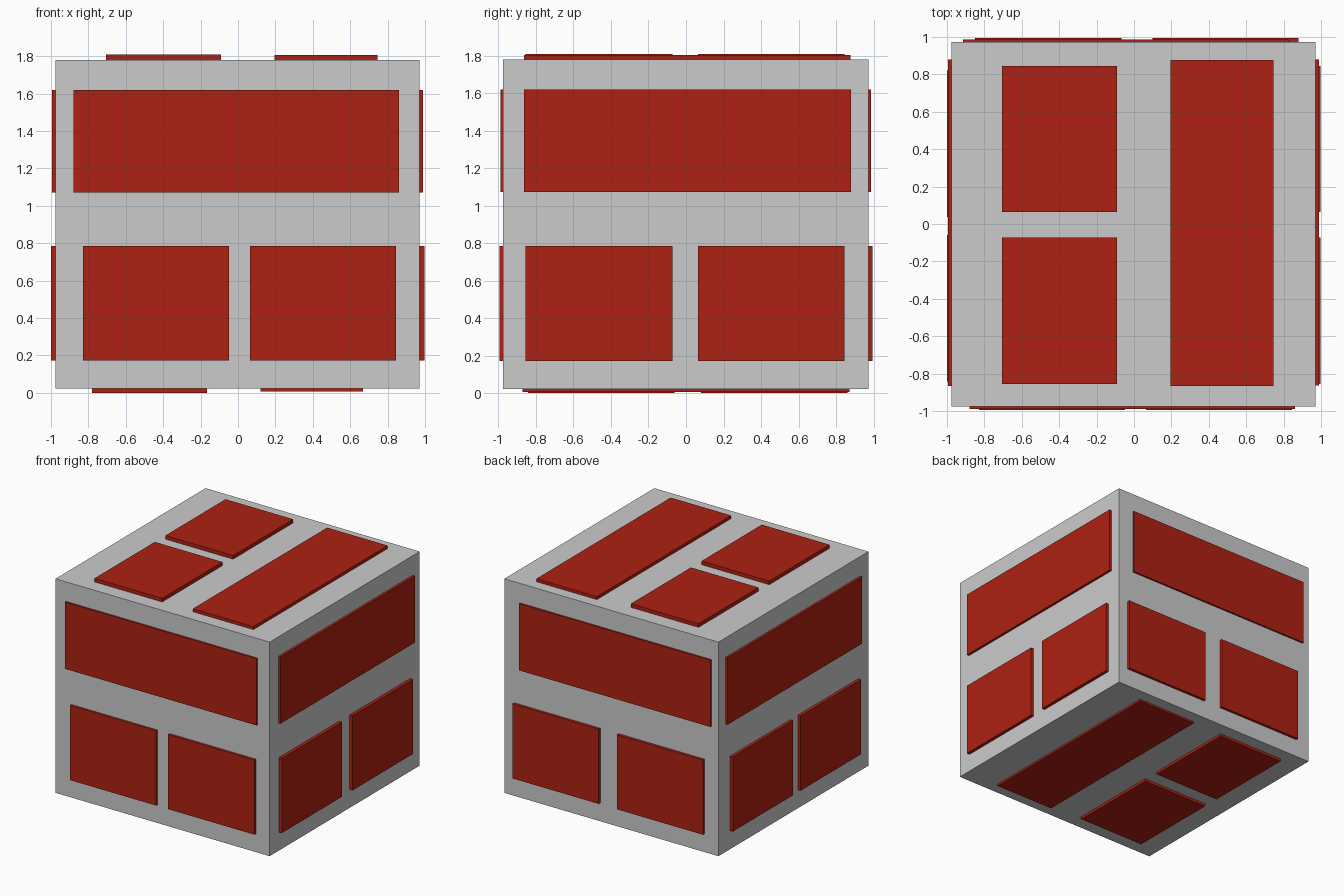
import bpy

if "Cube" in bpy.data.objects:
    bpy.data.objects.remove(bpy.data.objects["Cube"])

red = bpy.data.materials.new("panel_red")
red.diffuse_color = (0.42, 0.015, 0.006, 1)
red.use_nodes = True
red.node_tree.nodes["Principled BSDF"].inputs["Base Color"].default_value = red.diffuse_color


def box(name, x, y, z, mat=None):
    """Box from (min, max) ranges on each axis."""
    bpy.ops.mesh.primitive_cube_add(size=1)
    ob = bpy.context.object
    ob.name = name
    mid = [(r[0] + r[1]) / 2 for r in (x, y, z)]
    dim = [r[1] - r[0] for r in (x, y, z)]
    for v in ob.data.vertices:
        v.co = [v.co[i] * dim[i] + mid[i] for i in range(3)]
    if mat:
        ob.data.materials.append(mat)
    return ob


# Grey body block
X0, X1, Y0, Y1, Z0, Z1 = -0.975, 0.97, -0.975, 0.972, 0.022, 1.78
box("body", (X0, X1), (Y0, Y1), (Z0, Z1))

UP, LOW = (1.072, 1.62), (0.173, 0.786)   # upper / lower panel heights on the sides
IN = 0.01                                 # panels sink slightly into the body

# Side panels: wide one above, two smaller ones below (range along the face)
sides = {
    "front": ("y", Y0 + IN, -0.99, -0.995, (-0.88, 0.86), (-0.83, -0.048), (0.063, 0.845)),
    "back": ("y", Y1 - IN, 0.987, 0.994, (-0.913, 0.828), (-0.85, -0.068), (0.098, 0.88)),
    "right": ("x", X1 - IN, 0.99, 0.997, (-0.863, 0.88), (-0.855, -0.073), (0.063, 0.845)),
    "left": ("x", X0 + IN, -0.995, -1.0, (-0.865, 0.88), (-0.842, -0.06), (0.037, 0.82)),
}
for side, (axis, inner, out_up, out_low, wide, a, b) in sides.items():
    for part, span, z, outer in (("wide", wide, UP, out_up),
                                 ("small_1", a, LOW, out_low),
                                 ("small_2", b, LOW, out_low)):
        depth = tuple(sorted((inner, outer)))
        x, y = (span, depth) if axis == "y" else (depth, span)
        box(f"{side}_panel_{part}", x, y, z, red)

# Top panels
box("top_panel_wide", (0.195, 0.745), (-0.865, 0.878), (Z1 - IN, 1.805), red)
for i, y in enumerate(((-0.855, -0.073), (0.065, 0.845)), 1):
    box(f"top_panel_small_{i}", (-0.705, -0.09), y, (Z1 - IN, 1.81), red)

# Bottom panels
box("bottom_panel_wide", (0.12, 0.668), (-0.872, 0.872), (0.006, Z0 + IN), red)
for i, y in enumerate(((-0.842, -0.06), (0.08, 0.862)), 1):
    box(f"bottom_panel_small_{i}", (-0.78, -0.165), y, (0.0, Z0 + IN), red)
